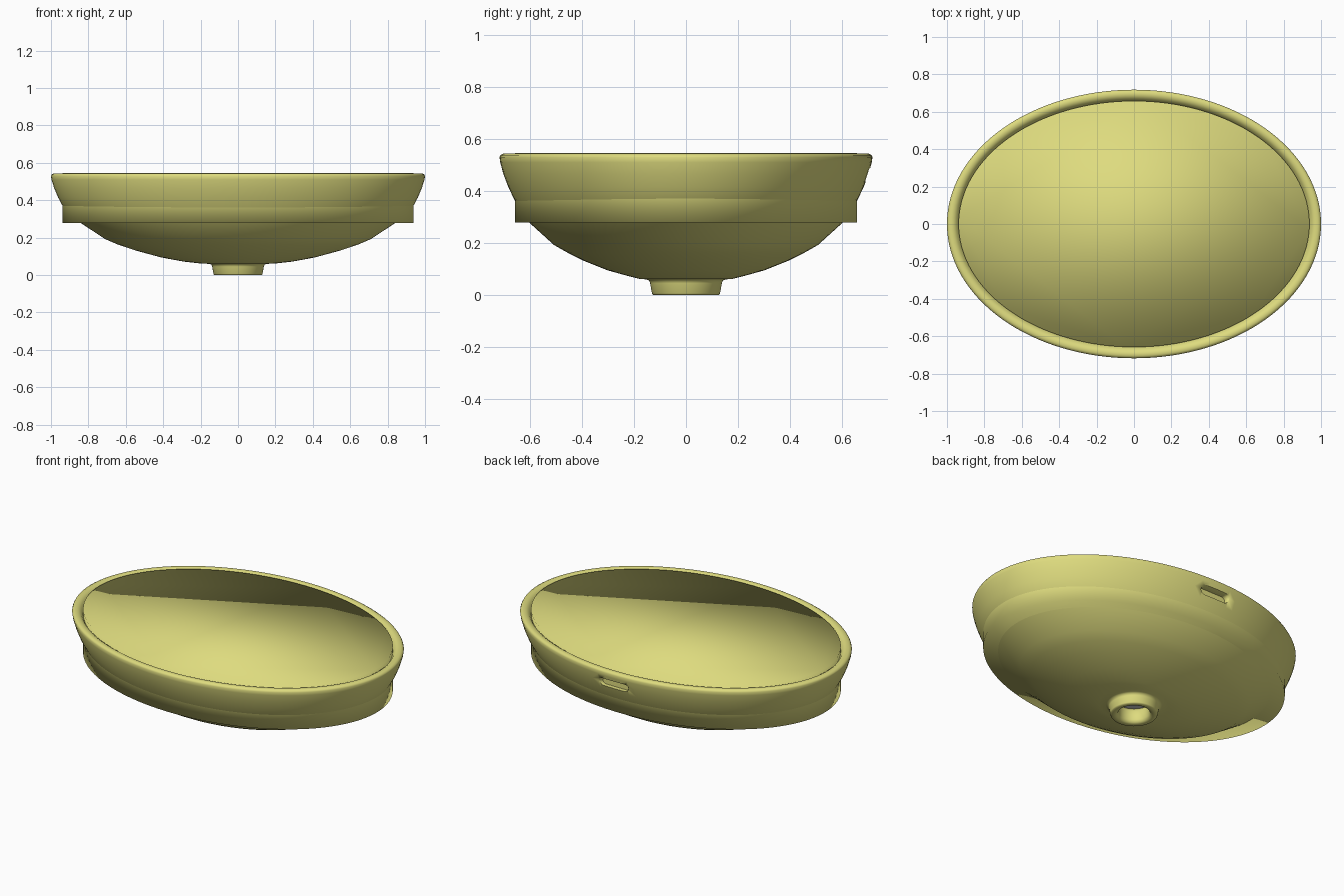
import bpy, bmesh, math

if "Cube" in bpy.data.objects:
    bpy.data.objects.remove(bpy.data.objects["Cube"])

N = 128


def material(name, rgb):
    m = bpy.data.materials.new(name)
    m.diffuse_color = (*rgb, 1)
    m.use_nodes = True
    m.node_tree.nodes["Principled BSDF"].inputs["Base Color"].default_value = m.diffuse_color
    return m


def make_object(name, bm, mat=None):
    bmesh.ops.recalc_face_normals(bm, faces=bm.faces)
    for f in bm.faces:
        f.smooth = True
    me = bpy.data.meshes.new(name)
    bm.to_mesh(me)
    bm.free()
    ob = bpy.data.objects.new(name, me)
    bpy.context.collection.objects.link(ob)
    if mat:
        me.materials.append(mat)
    return ob


def loft(name, sections, mat=None, ring_shaped=False):
    """Skin a stack of (x radius, y radius, z) ellipses; capped, or closed into a ring."""
    bm = bmesh.new()
    rings = [[bm.verts.new((a * math.cos(2 * math.pi * i / N),
                            b * math.sin(2 * math.pi * i / N), z)) for i in range(N)]
             for a, b, z in sections]
    pairs = list(zip(rings, rings[1:]))
    if ring_shaped:
        pairs.append((rings[-1], rings[0]))
    else:
        bm.faces.new(rings[0])
        bm.faces.new(rings[-1])
    for r, s in pairs:
        for i in range(N):
            j = (i + 1) % N
            bm.faces.new((r[i], r[j], s[j], s[i]))
    return make_object(name, bm, mat)


glaze = material("glaze", (0.73, 0.71, 0.21))

# drain socket, from the hole outwards
drain = [(r, r, z) for r, z in ((0.085, 0.075), (0.087, 0.02), (0.093, 0.006), (0.105, 0),
                                (0.127, 0), (0.131, 0.006), (0.138, 0.045), (0.142, 0.056),
                                (0.155, 0.060))]
# underside of the bowl, flared wall and rounded rim
outside = [(0.20, 0.18, 0.062), (0.29, 0.22, 0.072), (0.41, 0.30, 0.094), (0.55, 0.395, 0.132),
           (0.64, 0.455, 0.162), (0.71, 0.508, 0.192), (0.84, 0.603, 0.278),
           (0.90, 0.637, 0.325), (0.935, 0.660, 0.365), (0.962, 0.684, 0.415),
           (0.983, 0.703, 0.465), (0.997, 0.715, 0.51), (1.0, 0.718, 0.53),
           (0.996, 0.714, 0.538), (0.985, 0.704, 0.544)]
# inside of the bowl, down to the drain hole
inside = [(0.965, 0.685, 0.543), (0.950, 0.670, 0.533), (0.935, 0.655, 0.51),
          (0.90, 0.625, 0.41), (0.81, 0.575, 0.31), (0.68, 0.485, 0.225), (0.52, 0.375, 0.165),
          (0.35, 0.26, 0.125), (0.20, 0.17, 0.105), (0.10, 0.10, 0.096)]
basin = loft("basin", drain + outside + inside, glaze, ring_shaped=True)

# rounded slot for the overflow recess at the back
bm = bmesh.new()
outline = []
for i in range(32):
    t = 2 * math.pi * (i + 0.5) / 32
    outline.append((0.07 * math.copysign(1, math.cos(t)) + 0.024 * math.cos(t),
                    0.024 * math.sin(t)))
slices = [[bm.verts.new((x * k, y, 0.46 + z * k)) for x, z in outline]
          for y, k in ((0.667, 1), (0.69, 1), (0.705, 1.15), (0.80, 1.8))]
for r, s in zip(slices, slices[1:]):
    for i in range(32):
        j = (i + 1) % 32
        bm.faces.new((r[i], r[j], s[j], s[i]))
bm.faces.new(slices[0])
bm.faces.new(slices[-1])
cutter = make_object("overflow_cutter", bm)
cutter.hide_render = True
cut = basin.modifiers.new("overflow", 'BOOLEAN')
cut.operation = 'DIFFERENCE'
cut.solver = 'EXACT'
cut.object = cutter
bpy.ops.object.select_all(action='DESELECT')
basin.select_set(True)
bpy.context.view_layer.objects.active = basin
bpy.ops.object.modifier_apply(modifier="overflow")
bpy.data.objects.remove(cutter)
bpy.ops.object.shade_smooth_by_angle(angle=math.radians(65))

# straight-sided oval block that fills the bowl and forms the skirt below the flare
loft("counter_cutout", [(0.938, 0.658, 0.278), (0.938, 0.658, 0.546)], glaze)

# grey stopper above the drain hole
bpy.ops.mesh.primitive_cylinder_add(vertices=48, radius=0.11, depth=0.02, location=(0, 0, 0.108))
bpy.context.object.name = "drain_stopper"
bpy.ops.object.shade_smooth_by_angle(angle=math.radians(35))
